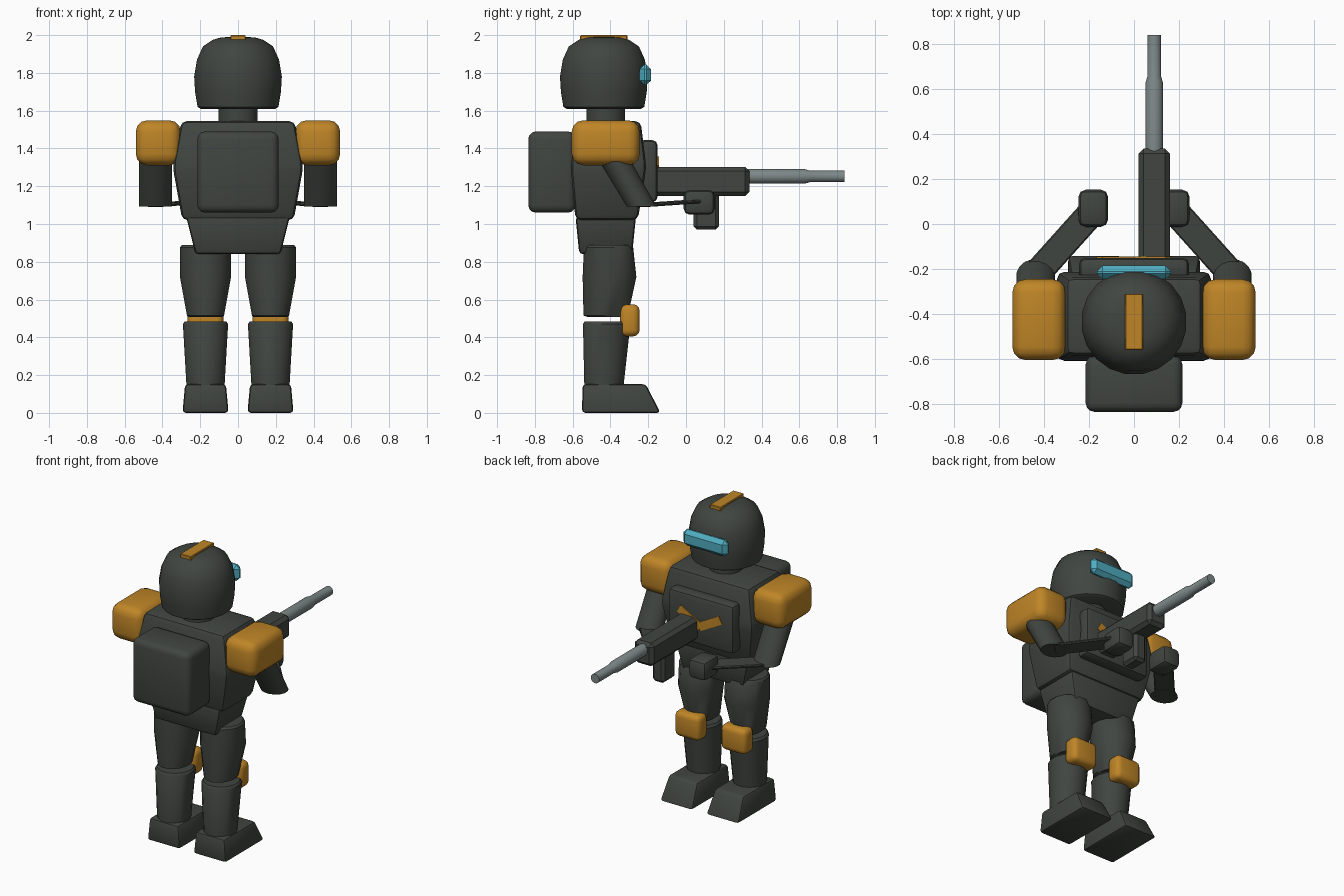
import bpy, bmesh, math
from mathutils import Vector, Matrix

cube = bpy.data.objects.get("Cube")
if cube:
    bpy.data.objects.remove(cube, do_unlink=True)


def material(name, rgb):
    m = bpy.data.materials.new(name)
    m.use_nodes = True
    m.diffuse_color = (*rgb, 1)
    bsdf = m.node_tree.nodes["Principled BSDF"]
    bsdf.inputs["Base Color"].default_value = (*rgb, 1)
    bsdf.inputs["Roughness"].default_value = 0.7
    return m


ARMOUR = material("dark armour green", (0.052, 0.06, 0.052))
ORANGE = material("amber orange", (0.52, 0.235, 0.02))
METAL = material("gun metal grey", (0.21, 0.25, 0.25))
GLASS = material("visor blue", (0.08, 0.42, 0.53))


def finish(name, bm, mat, bevel=0, segments=2, angle=35):
    """Bevel the sharp edges, shade and link the mesh."""
    bmesh.ops.recalc_face_normals(bm, faces=bm.faces)
    if bevel:
        bmesh.ops.bevel(bm, geom=bm.edges[:], offset=bevel, segments=segments,
                        profile=0.5, affect='EDGES', clamp_overlap=True)
    me = bpy.data.meshes.new(name)
    bm.to_mesh(me)
    bm.free()
    me.materials.append(mat)
    ob = bpy.data.objects.new(name, me)
    bpy.context.collection.objects.link(ob)
    bpy.ops.object.select_all(action='DESELECT')
    ob.select_set(True)
    bpy.context.view_layer.objects.active = ob
    bpy.ops.object.shade_smooth_by_angle(angle=math.radians(angle))
    return ob


def loft(name, rings, mat, sides=16, bevel=0, segments=2, along_y=False):
    """Join rings of (centre x, centre y, height, radius x, radius y).
    Four sides give a rectangular section with the radii as half sizes."""
    bm = bmesh.new()
    k = math.sqrt(2) if sides == 4 else 1
    loops = []
    for cx, cy, h, rx, ry in rings:
        loop = []
        for i in range(sides):
            a = math.tau * (i + 0.5) / sides
            p = Vector((cx + k * rx * math.cos(a), cy + k * ry * math.sin(a), h))
            loop.append(bm.verts.new((p.x, p.z, p.y) if along_y else p))
        loops.append(loop)
    for lo, hi in zip(loops, loops[1:]):
        for i in range(sides):
            j = (i + 1) % sides
            bm.faces.new((lo[i], lo[j], hi[j], hi[i]))
    bm.faces.new(loops[0])
    bm.faces.new(loops[-1])
    return finish(name, bm, mat, bevel, segments)


def box(name, centre, size, mat, bevel=0, segments=2, roll=0):
    bm = bmesh.new()
    m = (Matrix.Translation(centre) @ Matrix.Rotation(roll, 4, 'Y')
         @ Matrix.Diagonal((*size, 1)))
    bmesh.ops.create_cube(bm, size=1, matrix=m)
    return finish(name, bm, mat, bevel, segments)


# Helmet, crest, visor and neck
HY = -0.435
loft("helmet", [(0, HY, z, r, r) for z, r in
                ((1.61, 0.2), (1.62, 0.217), (1.70, 0.23), (1.78, 0.235), (1.87, 0.22),
                 (1.94, 0.188), (1.975, 0.135), (1.988, 0.09), (1.99, 0.03))], ARMOUR, 20)
box("helmet_crest", (0, HY, 1.98), (0.08, 0.25, 0.04), ORANGE, 0.004, 1)
box("visor", (0, -0.215, 1.79), (0.33, 0.06, 0.11), GLASS, 0.025, 1)
loft("neck", [(0, -0.425, z, 0.105, 0.105) for z in (1.5, 1.63)], ARMOUR)

# Torso, waist, chest plate and backpack
loft("torso", [(0, -0.42, 1.02, 0.295, 0.165), (0, -0.41, 1.3, 0.345, 0.2),
               (0, -0.41, 1.545, 0.3, 0.17)], ARMOUR, 4, 0.03)
loft("waist", [(0, -0.425, 0.84, 0.225, 0.14), (0, -0.425, 1.04, 0.275, 0.16)],
     ARMOUR, 4, 0.02)
box("chest_plate", (0, -0.2, 1.28), (0.49, 0.1, 0.33), ARMOUR, 0.03)
box("backpack", (0, -0.71, 1.275), (0.43, 0.25, 0.43), ARMOUR, 0.04, 3)
for s, side in ((1, "left"), (-1, "right")):
    box(f"chest_chevron_{side}", (s * 0.075, -0.148, 1.29), (0.18, 0.008, 0.055),
        ORANGE, roll=-s * 0.5)

# Rifle
box("rifle_body", (0.09, 0.08, 1.225), (0.14, 0.51, 0.155), ARMOUR, 0.022, 1)
loft("rifle_barrel", [(0.09, 1.252, y, r, r) for y, r in
                      ((0.31, 0.039), (0.63, 0.039), (0.655, 0.031), (0.84, 0.031))],
     METAL, 16, along_y=True)
box("rifle_magazine", (0.09, 0.108, 1.07), (0.09, 0.135, 0.2), ARMOUR, 0.018, 1)

# Limbs, one pass for each side
for s, side in ((1, "left"), (-1, "right")):
    box(f"shoulder_pad_{side}", (s * 0.422, -0.425, 1.43), (0.238, 0.36, 0.238),
        ORANGE, 0.06, 3)
    loft(f"upper_arm_{side}", [(s * 0.437, -0.235, 1.093, 0.088, 0.08),
                               (s * 0.437, -0.415, 1.4, 0.088, 0.088)], ARMOUR)

    # Flat forearm slab reaching from the elbow to the hand
    start, end = Vector((s * 0.44, -0.23, 1.1)), Vector((s * 0.18, 0.06, 1.12))
    run = end - start
    side_dir = run.cross(Vector((0, 0, 1))).normalized() * 0.062
    thick = Vector((0, 0, 0.009))
    bm = bmesh.new()
    ends = [[bm.verts.new(p + a * side_dir + b * thick)
             for a, b in ((-1, -1), (1, -1), (1, 1), (-1, 1))] for p in (start, end)]
    for i in range(4):
        j = (i + 1) % 4
        bm.faces.new((ends[0][i], ends[0][j], ends[1][j], ends[1][i]))
    for e in ends:
        bm.faces.new(e)
    finish(f"forearm_{side}", bm, ARMOUR, 0.006, 1)

    box(f"hand_{side}", (s * 0.181, 0.07, 1.115), (0.132, 0.165, 0.132), ARMOUR, 0.032)

    x = s * 0.172
    loft(f"thigh_{side}", [(x, -0.41, 0.508, 0.092, 0.112), (x, -0.425, 0.515, 0.1, 0.12),
                           (x, -0.405, 0.72, 0.138, 0.145), (x, -0.41, 0.875, 0.138, 0.133),
                           (x, -0.41, 0.888, 0.128, 0.122)], ARMOUR)
    loft(f"shin_{side}", [(x, -0.435, 0.13, 0.102, 0.105), (x, -0.42, 0.47, 0.122, 0.128),
                          (x, -0.42, 0.485, 0.112, 0.118)], ARMOUR)
    box(f"knee_pad_{side}", (x, -0.298, 0.49), (0.19, 0.105, 0.17), ORANGE, 0.034, 3)
    loft(f"boot_{side}", [(x, -0.343, 0, 0.122, 0.208), (x, -0.38, 0.152, 0.108, 0.167)],
         ARMOUR, 4, 0.018)
